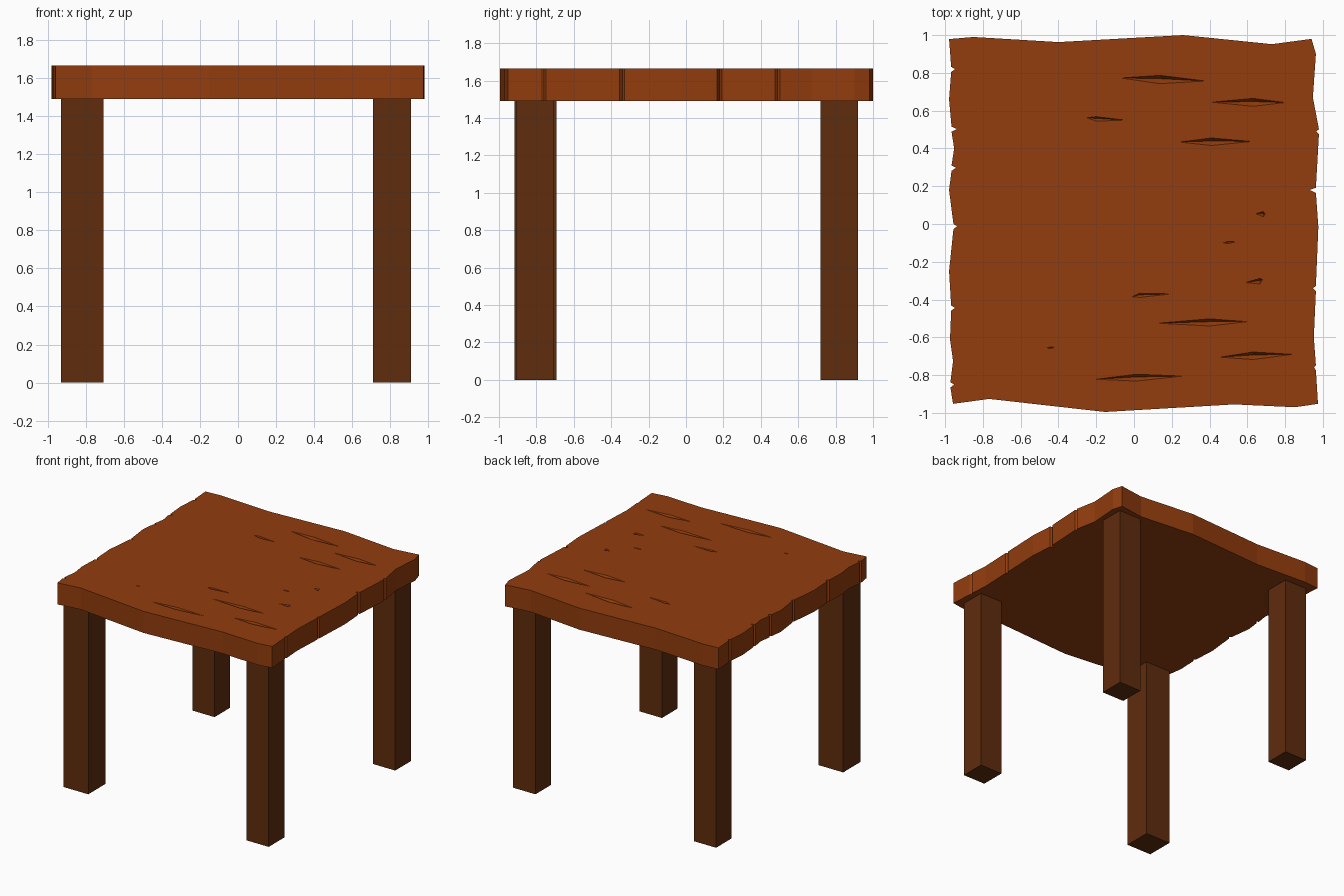
import bpy
import bmesh
from mathutils import Vector

TOP, BOTTOM = 1.665, 1.49

if "Cube" in bpy.data.objects:
    bpy.data.objects.remove(bpy.data.objects["Cube"], do_unlink=True)


def make_material(name, color):
    mat = bpy.data.materials.new(name)
    mat.use_nodes = True
    mat.diffuse_color = color
    mat.node_tree.nodes["Principled BSDF"].inputs["Base Color"].default_value = color
    return mat


def make_object(name, bm, mat):
    bmesh.ops.recalc_face_normals(bm, faces=bm.faces[:])
    mesh = bpy.data.meshes.new(name)
    bm.to_mesh(mesh)
    bm.free()
    mesh.materials.append(mat)
    obj = bpy.data.objects.new(name, mesh)
    bpy.context.collection.objects.link(obj)
    return obj


def notched_edge(waves, notches, inward):
    """Wavy plank edge ordered by y, with small V notches cut into it."""
    points = list(waves)
    for x, y, depth in notches:
        points += [(x, y - 0.015), (x + inward * depth, y), (x, y + 0.012)]
    return sorted(points, key=lambda p: p[1])


def add_loop(bm, points, z):
    verts = [bm.verts.new((x, y, z)) for x, y in points]
    edges = [bm.edges.new((a, b)) for a, b in zip(verts, verts[1:] + verts[:1])]
    return verts, edges


top_wood = make_material("warm brown wood", (0.29, 0.046, 0.004, 1))
leg_wood = make_material("dark brown wood", (0.115, 0.026, 0.004, 1))

# Outline of the slab, anticlockwise
right_edge = notched_edge(
    [(0.974, -0.952), (0.952, -0.6), (0.976, -0.016), (0.947, 0.67), (0.963, 0.9), (0.94, 0.98)],
    [(0.963, -0.76, 0.01), (0.963, -0.34, 0.016), (0.963, 0.18, 0.033), (0.979, 0.49, 0.014)], -1)
left_edge = notched_edge(
    [(-0.958, -0.952), (-0.958, -0.725), (-0.974, -0.61), (-0.979, -0.25),
     (-0.979, 0.18), (-0.952, 0.4), (-0.979, 0.66), (-0.979, 0.979)],
    [(-0.972, -0.85, 0.02), (-0.968, -0.444, 0.021), (-0.956, -0.012, 0.02),
     (-0.966, 0.297, 0.024), (-0.966, 0.503, 0.029), (-0.968, 0.82, 0.021)], 1)
back_edge = [(0.73, 0.952), (0.26, 1), (-0.4, 0.963), (-0.85, 0.99)]
front_edge = [(-0.767, -0.926), (-0.153, -0.995), (0.53, -0.955), (0.852, -0.97)]
outline = right_edge + back_edge + left_edge[::-1] + front_edge

# Slab sides and underside
bm = bmesh.new()
upper, fill_edges = add_loop(bm, outline, TOP)
lower, _ = add_loop(bm, outline, BOTTOM)
bm.faces.new(lower[::-1])
for i in range(len(upper)):
    bm.faces.new((lower[i - 1], lower[i], upper[i], upper[i - 1]))

# Cracks in the top: left x, right x, widest x, left y, right y, half width
cracks = [
    (-0.07, 0.38, 0.137, 0.773, 0.757, 0.022), (0.41, 0.8, 0.63, 0.645, 0.643, 0.021),
    (-0.25, -0.045, -0.2, 0.563, 0.55, 0.012), (0.24, 0.624, 0.41, 0.434, 0.437, 0.02),
    (0.645, 0.695, 0.685, 0.055, 0.05, 0.014), (0.47, 0.54, 0.5, -0.1, -0.095, 0.006),
    (0.59, 0.68, 0.667, -0.31, -0.295, 0.015), (-0.01, 0.2, 0.03, -0.385, -0.37, 0.011),
    (0.127, 0.6, 0.4, -0.525, -0.517, 0.019), (0.455, 0.84, 0.63, -0.705, -0.69, 0.02),
    (-0.2, 0.26, 0.01, -0.822, -0.805, 0.018), (-0.465, -0.42, -0.44, -0.657, -0.653, 0.004),
]
pits = []
for x1, x2, xm, y1, y2, half in cracks:
    y = (y1 + y2) / 2
    rim, edges = add_loop(bm, [(x1, y1), (xm, y - half), (x2, y2), (xm, y + half)], TOP)
    fill_edges += edges
    pits.append((rim, Vector((xm, y + half * 0.2, TOP - half * 1.8))))

# Top surface around the cracks, then the crack walls
bmesh.ops.triangle_fill(bm, use_beauty=True, edges=fill_edges, normal=(0, 0, 1))
for rim, deepest in pits:
    pit = bm.verts.new(deepest)
    for a, b in zip(rim, rim[1:] + rim[:1]):
        bm.faces.new((a, b, pit))
make_object("table_top", bm, top_wood)

# Legs: centre x, centre y, width
legs = {
    "front_left_leg": (0.81, -0.805, 0.2),
    "front_right_leg": (-0.817, -0.805, 0.223),
    "back_left_leg": (0.81, 0.82, 0.2),
    "back_right_leg": (-0.815, 0.82, 0.2),
}
for name, (x, y, width) in legs.items():
    bm = bmesh.new()
    bmesh.ops.create_cube(bm, size=1)
    bmesh.ops.scale(bm, vec=(width, width, BOTTOM), verts=bm.verts[:])
    bmesh.ops.translate(bm, vec=(x, y, BOTTOM / 2), verts=bm.verts[:])
    make_object(name, bm, leg_wood)
